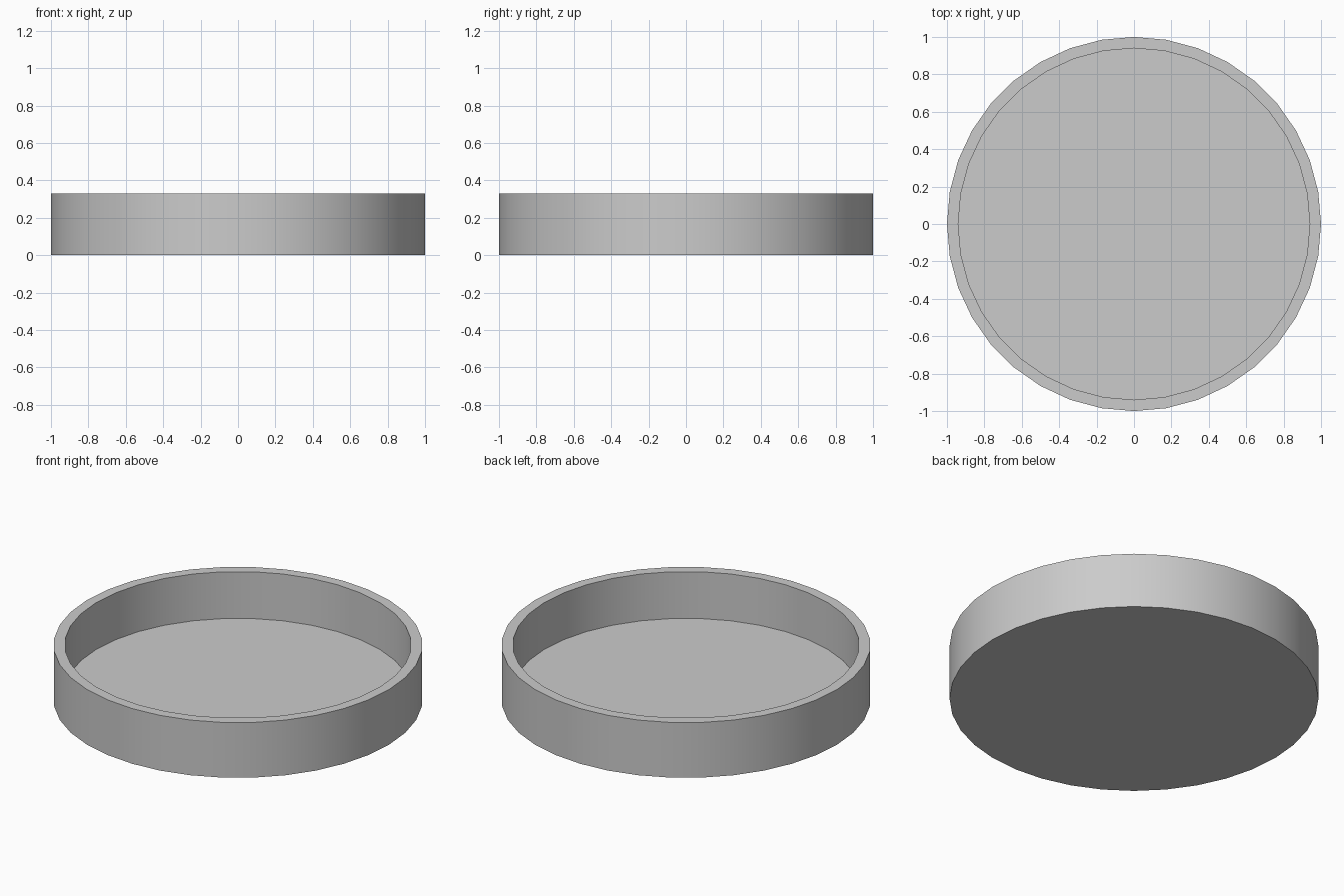
import bpy, bmesh, math

if "Cube" in bpy.data.objects:
    bpy.data.objects.remove(bpy.data.objects["Cube"])

SIDES = 36
OUTER, INNER = 1.0, 0.94
HEIGHT, FLOOR = 0.33, 0.05


def ring(bm, radius, z):
    return [bm.verts.new((radius * math.cos(2 * math.pi * i / SIDES),
                          radius * math.sin(2 * math.pi * i / SIDES), z))
            for i in range(SIDES)]


# Round tray: outer wall, flat rim, inner wall, closed floor and underside
bm = bmesh.new()
profile = [(OUTER, 0), (OUTER, HEIGHT), (INNER, HEIGHT), (INNER, FLOOR)]
rings = [ring(bm, r, z) for r, z in profile]
for a, b in zip(rings, rings[1:]):
    for i in range(SIDES):
        j = (i + 1) % SIDES
        bm.faces.new((a[i], a[j], b[j], b[i]))
bm.faces.new(rings[0][::-1])
bm.faces.new(rings[-1])
bmesh.ops.recalc_face_normals(bm, faces=bm.faces)

mesh = bpy.data.meshes.new("round_tray")
bm.to_mesh(mesh)
bm.free()
tray = bpy.data.objects.new("round_tray", mesh)
bpy.context.collection.objects.link(tray)

# Smooth walls with crisp rim edges
bpy.context.view_layer.objects.active = tray
tray.select_set(True)
bpy.ops.object.shade_smooth_by_angle(angle=math.radians(30))
